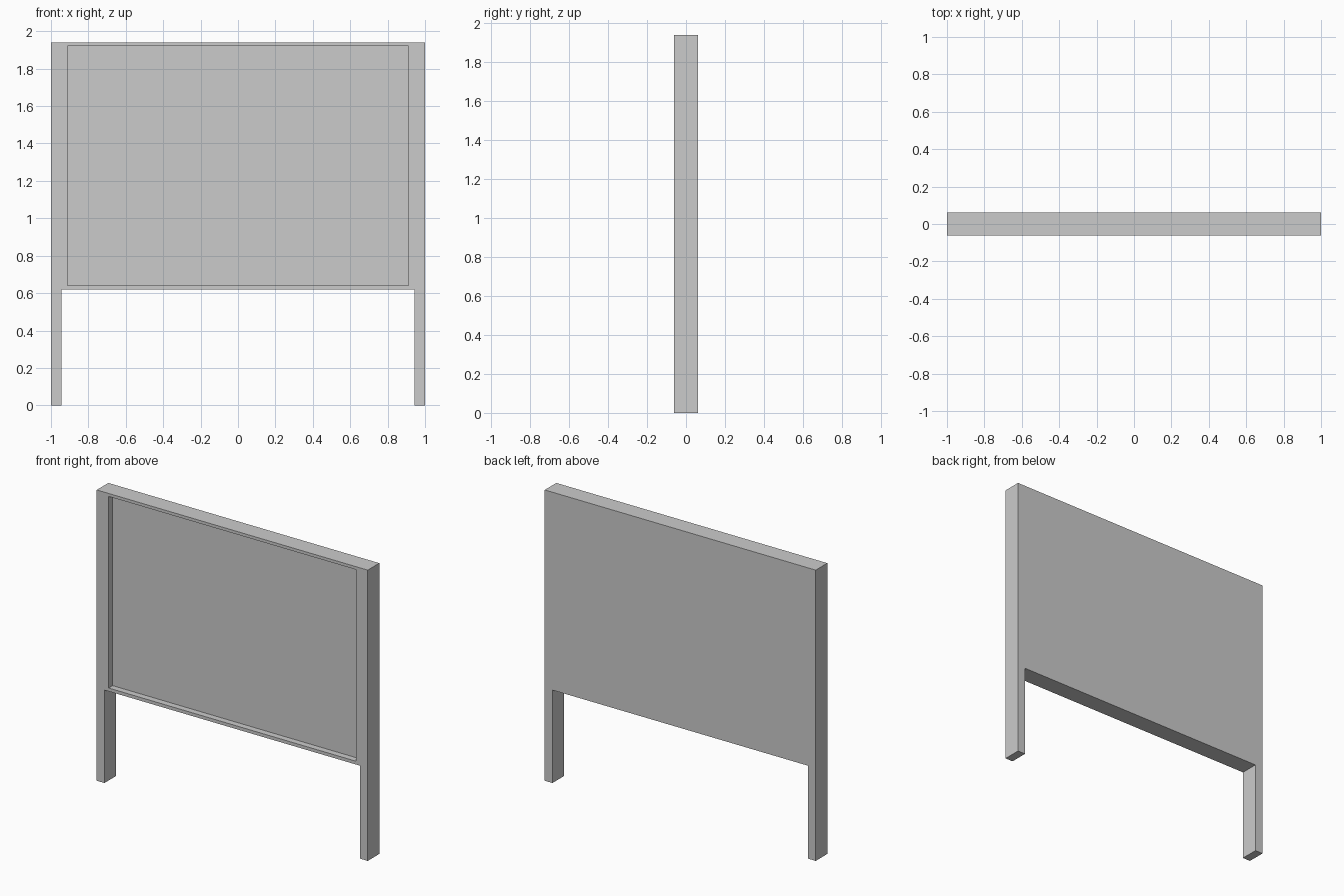
import bpy, bmesh

if "Cube" in bpy.data.objects:
    bpy.data.objects.remove(bpy.data.objects["Cube"])

HALF_W, HALF_D, TOP = 1.0, 0.061, 1.94
LEG_IN, BOARD_BOTTOM = 0.943, 0.62
RECESS_X, RECESS_BOTTOM, RECESS_TOP, RECESS_DEPTH = 0.912, 0.642, 1.92, 0.042


def extruded(name, outline, y0, y1):
    """Solid made by extruding an (x, z) outline from y0 to y1."""
    bm = bmesh.new()
    face = bm.faces.new([bm.verts.new((x, y0, z)) for x, z in outline])
    ext = bmesh.ops.extrude_face_region(bm, geom=[face], use_keep_orig=True)
    for v in ext["geom"]:
        if isinstance(v, bmesh.types.BMVert):
            v.co.y = y1
    bmesh.ops.recalc_face_normals(bm, faces=bm.faces)
    mesh = bpy.data.meshes.new(name)
    bm.to_mesh(mesh)
    bm.free()
    obj = bpy.data.objects.new(name, mesh)
    bpy.context.collection.objects.link(obj)
    return obj


# Board with its two legs, as one mirrored outline
right = [(LEG_IN, BOARD_BOTTOM), (LEG_IN, 0), (HALF_W, 0), (HALF_W, TOP)]
outline = right + [(-x, z) for x, z in reversed(right)]
board = extruded("sign_board", outline, -HALF_D, HALF_D)

# Shallow recess for the display panel on the front
rect = [(-RECESS_X, RECESS_BOTTOM), (RECESS_X, RECESS_BOTTOM),
        (RECESS_X, RECESS_TOP), (-RECESS_X, RECESS_TOP)]
cutter = extruded("recess_cutter", rect, -HALF_D - 0.1, -HALF_D + RECESS_DEPTH)
cutter.hide_render = True
cutter.hide_set(True)

cut = board.modifiers.new("panel_recess", 'BOOLEAN')
cut.operation = 'DIFFERENCE'
cut.solver = 'EXACT'
cut.object = cutter
